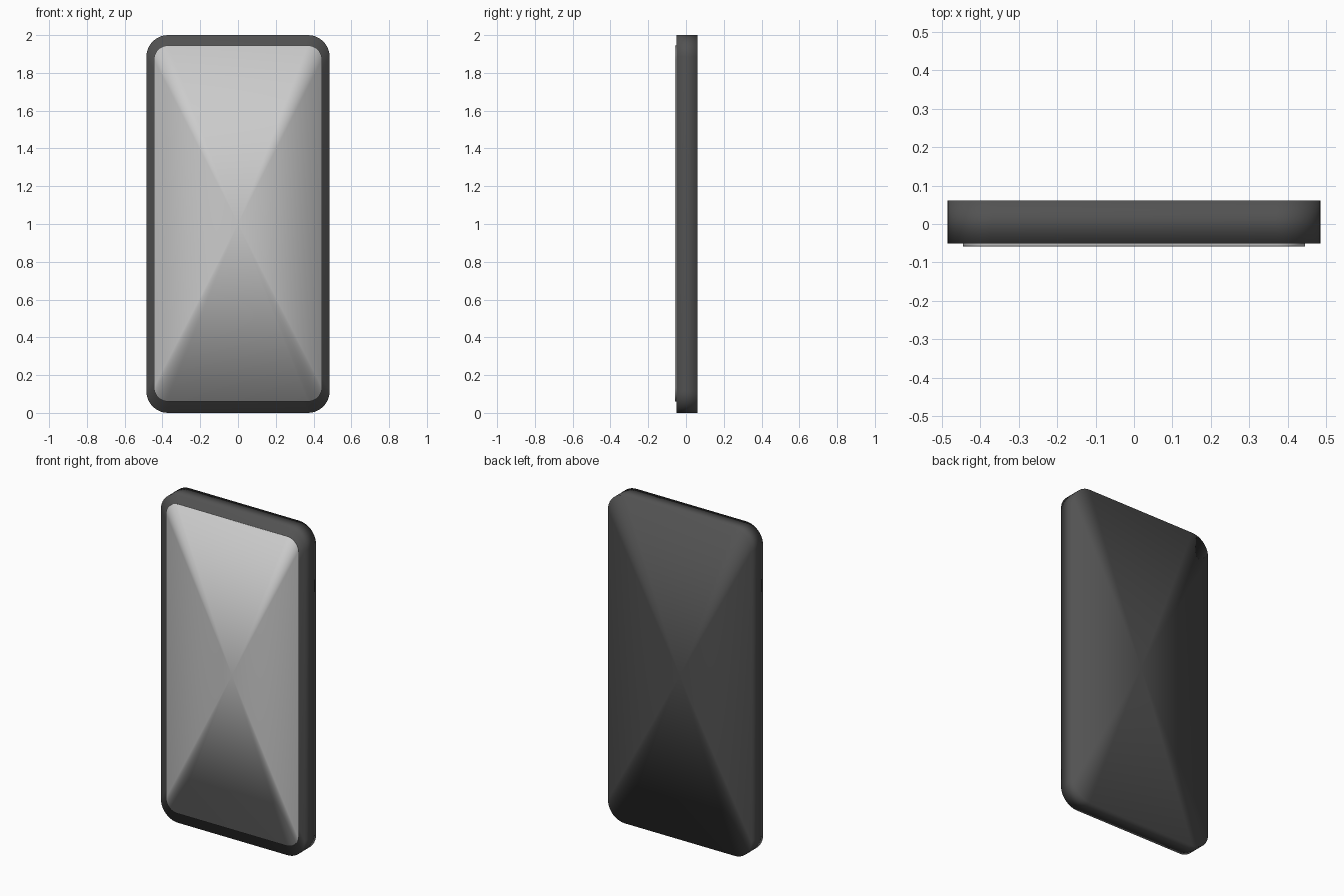
import bpy, bmesh, math

if "Cube" in bpy.data.objects:
    bpy.data.objects.remove(bpy.data.objects["Cube"])


def material(name, color):
    m = bpy.data.materials.new(name)
    m.diffuse_color = (*color, 1)
    m.use_nodes = True
    m.node_tree.nodes["Principled BSDF"].inputs["Base Color"].default_value = m.diffuse_color
    return m


def outline(hx, z0, z1, r, seg=10):
    """Rounded rectangle in the XZ plane."""
    pts = []
    for i, (sx, top) in enumerate(((1, 1), (-1, 1), (-1, 0), (1, 0))):
        cx = sx * (hx - r)
        cz = z1 - r if top else z0 + r
        for k in range(seg + 1):
            a = math.pi / 2 * (i + k / seg)
            pts.append((cx + r * math.cos(a), cz + r * math.sin(a)))
    return pts


def slab(name, hx, z0, z1, r, y0, y1, mat):
    """Rounded slab whose front and back are fans around a centre point."""
    bm = bmesh.new()
    pts = outline(hx, z0, z1, r)
    front = [bm.verts.new((x, y0, z)) for x, z in pts]
    back = [bm.verts.new((x, y1, z)) for x, z in pts]
    zc = (z0 + z1) / 2
    cf, cb = bm.verts.new((0, y0, zc)), bm.verts.new((0, y1, zc))
    n = len(pts)
    for i in range(n):
        j = (i + 1) % n
        bm.faces.new((front[i], front[j], back[j], back[i]))
        bm.faces.new((cf, front[j], front[i]))
        bm.faces.new((cb, back[i], back[j]))
    bmesh.ops.recalc_face_normals(bm, faces=bm.faces)
    for f in bm.faces:
        f.smooth = True
    me = bpy.data.meshes.new(name)
    bm.to_mesh(me)
    bm.free()
    me.materials.append(mat)
    ob = bpy.data.objects.new(name, me)
    bpy.context.collection.objects.link(ob)
    return ob


dark = material("dark_grey", (0.085, 0.085, 0.085))
glass = material("pale_glass", (0.62, 0.64, 0.62))

# Phone case
slab("body", 0.485, 0.0, 2.0, 0.115, -0.051, 0.061, dark)

# Raised display panel
slab("screen", 0.445, 0.06, 1.945, 0.075, -0.059, -0.045, glass)
